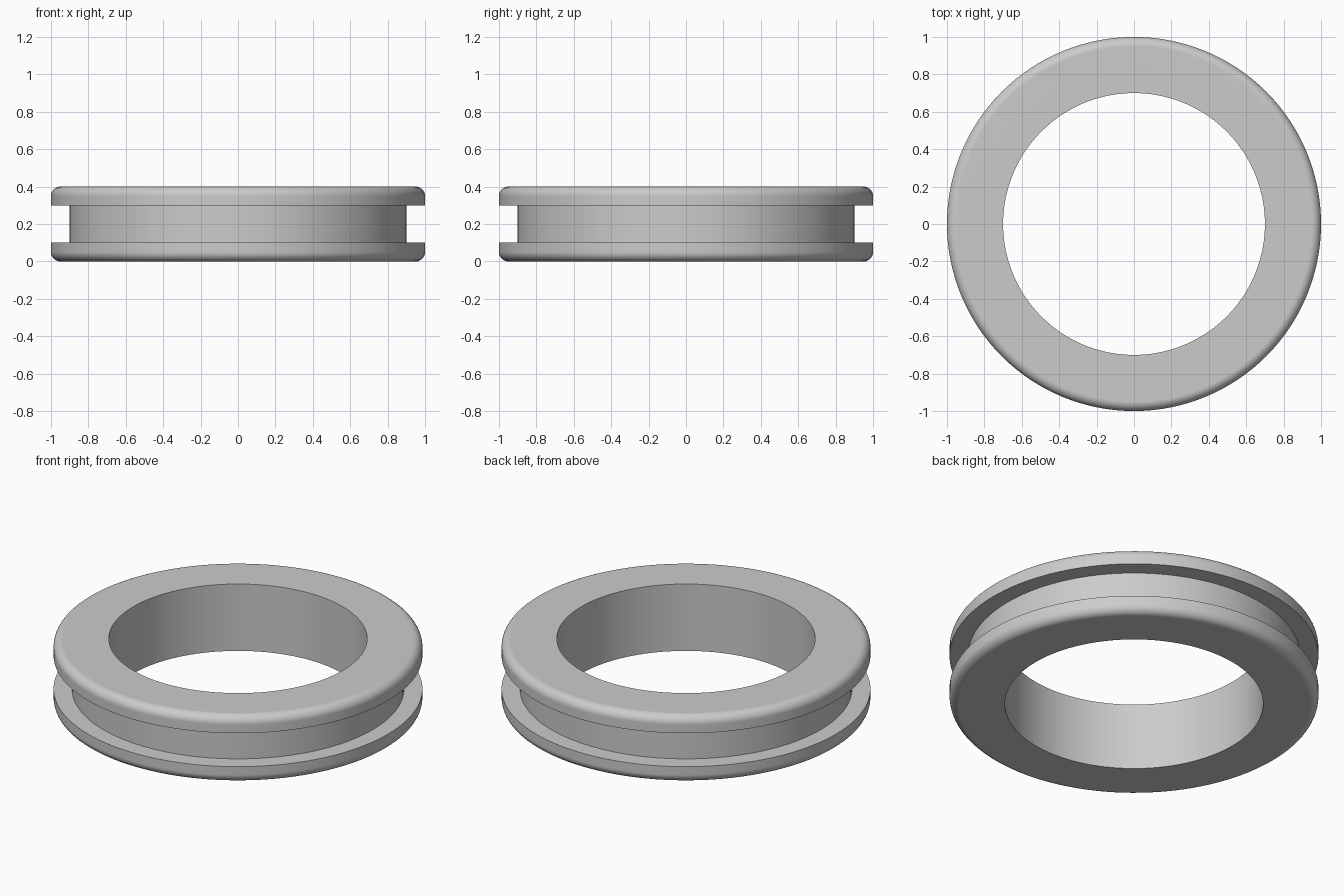
import bpy
import bmesh
from math import sin, cos, pi

SIDES = 128
HEIGHT = 0.4
BORE, GROOVE, RIM = 0.7, 0.9, 1.0
FLANGE = 0.1      # flange thickness
FILLET = 0.05     # rounding of the outer rims
STEPS = 8

cube = bpy.data.objects.get("Cube")
if cube:
    bpy.data.objects.remove(cube, do_unlink=True)

# Plain grey material
grey = bpy.data.materials.new("light_grey")
grey.use_nodes = True
colour = (0.6, 0.6, 0.6, 1)
grey.diffuse_color = colour
grey.node_tree.nodes["Principled BSDF"].inputs["Base Color"].default_value = colour

# Lower half of the section, from the bore out to the groove floor
lower = [(BORE, 0)]
for i in range(STEPS + 1):
    a = pi / 2 * i / STEPS
    lower.append((RIM - FILLET + FILLET * sin(a), FILLET - FILLET * cos(a)))
lower += [(RIM, FLANGE), (GROOVE, FLANGE)]

# Mirror it for the upper flange
profile = lower + [(r, HEIGHT - z) for r, z in reversed(lower)]

# Revolve the closed section into a ring
bm = bmesh.new()
rings = []
for i in range(SIDES):
    a = 2 * pi * i / SIDES
    rings.append([bm.verts.new((r * cos(a), r * sin(a), z)) for r, z in profile])
for i in range(SIDES):
    this, after = rings[i], rings[(i + 1) % SIDES]
    for j in range(len(profile)):
        k = (j + 1) % len(profile)
        bm.faces.new((this[j], after[j], after[k], this[k]))
bmesh.ops.recalc_face_normals(bm, faces=bm.faces)
mesh = bpy.data.meshes.new("grooved_ring")
bm.to_mesh(mesh)
bm.free()
mesh.materials.append(grey)

ring = bpy.data.objects.new("grooved_ring", mesh)
bpy.context.collection.objects.link(ring)

# Smooth walls with sharp corners and flat end faces
mesh.shade_smooth()
mesh.set_sharp_from_angle(angle=pi / 6)
weighted = ring.modifiers.new("flat_ends", 'WEIGHTED_NORMAL')
weighted.keep_sharp = True
